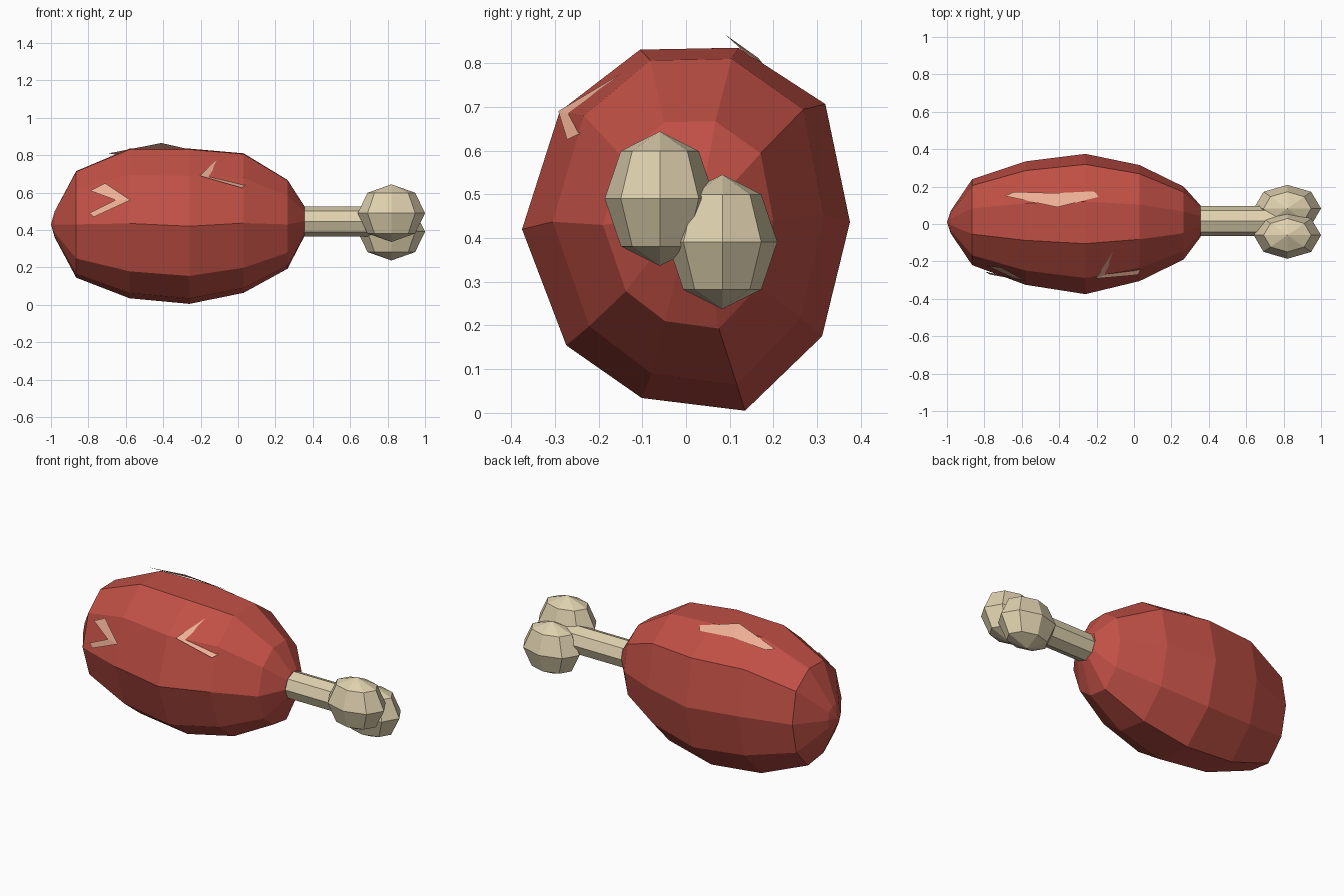
import bpy, bmesh
from math import pi
from mathutils import Vector

if "Cube" in bpy.data.objects:
    bpy.data.objects.remove(bpy.data.objects["Cube"])


def material(name, rgb):
    m = bpy.data.materials.new(name)
    m.diffuse_color = (*rgb, 1)
    m.use_nodes = True
    m.node_tree.nodes["Principled BSDF"].inputs["Base Color"].default_value = m.diffuse_color
    return m


RED = material("red_meat", (0.53, 0.08, 0.06))
BONE = material("bone", (0.74, 0.64, 0.43))
FAT = material("fat", (0.85, 0.43, 0.30))


def mesh_object(name, verts, faces, mat, fix_normals=True):
    me = bpy.data.meshes.new(name)
    me.from_pydata(verts, [], faces)
    if fix_normals:
        bm = bmesh.new()
        bm.from_mesh(me)
        bmesh.ops.recalc_face_normals(bm, faces=bm.faces)
        bm.to_mesh(me)
        bm.free()
    me.materials.append(mat)
    ob = bpy.data.objects.new(name, me)
    bpy.context.collection.objects.link(ob)
    return ob


# Meat: a lumpy ten-sided section lofted along x and closed at both tips
section = [(-1, 0), (-.77, .65), (-.28, .99), (.32, 1), (.85, .69),
           (1, .04), (.83, -.59), (.36, -1), (-.27, -.93), (-.73, -.64)]
# x, centre y, half width, centre z, half height
rings = [(-.98, .01, .06, .43, .07), (-.865, .01, .23, .43, .285),
         (-.58, .005, .33, .435, .40), (-.26, 0, .375, .42, .415),
         (.03, .005, .31, .437, .373), (.265, .005, .195, .43, .237),
         (.355, .015, .085, .447, .08)]
n = len(section)
verts = [(x, cy + ry * a, cz + rz * b)
         for x, cy, ry, cz, rz in rings for a, b in section]
faces = [(r * n + i, r * n + (i + 1) % n, (r + 1) * n + (i + 1) % n, (r + 1) * n + i)
         for r in range(len(rings) - 1) for i in range(n)]
left, right = len(verts), len(verts) + 1
verts += [(-1, .01, .43), (.365, .015, .447)]
last = (len(rings) - 1) * n
for i in range(n):
    j = (i + 1) % n
    faces += [(left, j, i), (right, last + i, last + j)]
mesh_object("meat", verts, faces, RED)

# Bone shaft
bpy.ops.mesh.primitive_cylinder_add(vertices=8, radius=.08, depth=.55,
                                    location=(.545, .015, .445), rotation=(0, pi / 2, 0))
shaft = bpy.context.object
shaft.name = "bone_shaft"
shaft.data.materials.append(BONE)

# Bone knuckles
for name, y, z in (("front_knuckle", -.06, .49), ("back_knuckle", .083, .391)):
    bpy.ops.mesh.primitive_uv_sphere_add(segments=8, ring_count=4, radius=1,
                                         location=(.82, y, z))
    k = bpy.context.object
    k.name = name
    k.scale = (.18, .126, .154)
    k.data.materials.append(BONE)

# Fat marks: chevrons of two strips (outer corner, arm end, arm end, inner corner, arm end, arm end)
marks = {
    "fat_mark_left": [(-.575, -.305, .56), (-.71, -.232, .65), (-.79, -.222, .61),
                      (-.655, -.285, .56), (-.795, -.255, .49), (-.77, -.270, .47)],
    "fat_mark_right": [(-.205, -.292, .69), (-.11, -.145, .778), (-.04, -.137, .755),
                       (-.125, -.257, .68), (.04, -.24, .64), (.02, -.272, .625)],
    "fat_mark_top": [(-.41, .09, .865), (-.19, .145, .815), (-.21, .175, .80),
                     (-.42, .165, .812), (-.64, .172, .80), (-.69, .15, .81)],
}
for name, pts in marks.items():
    mesh_object(name, pts, [(0, 1, 2, 3), (0, 3, 4, 5)], FAT, False)
